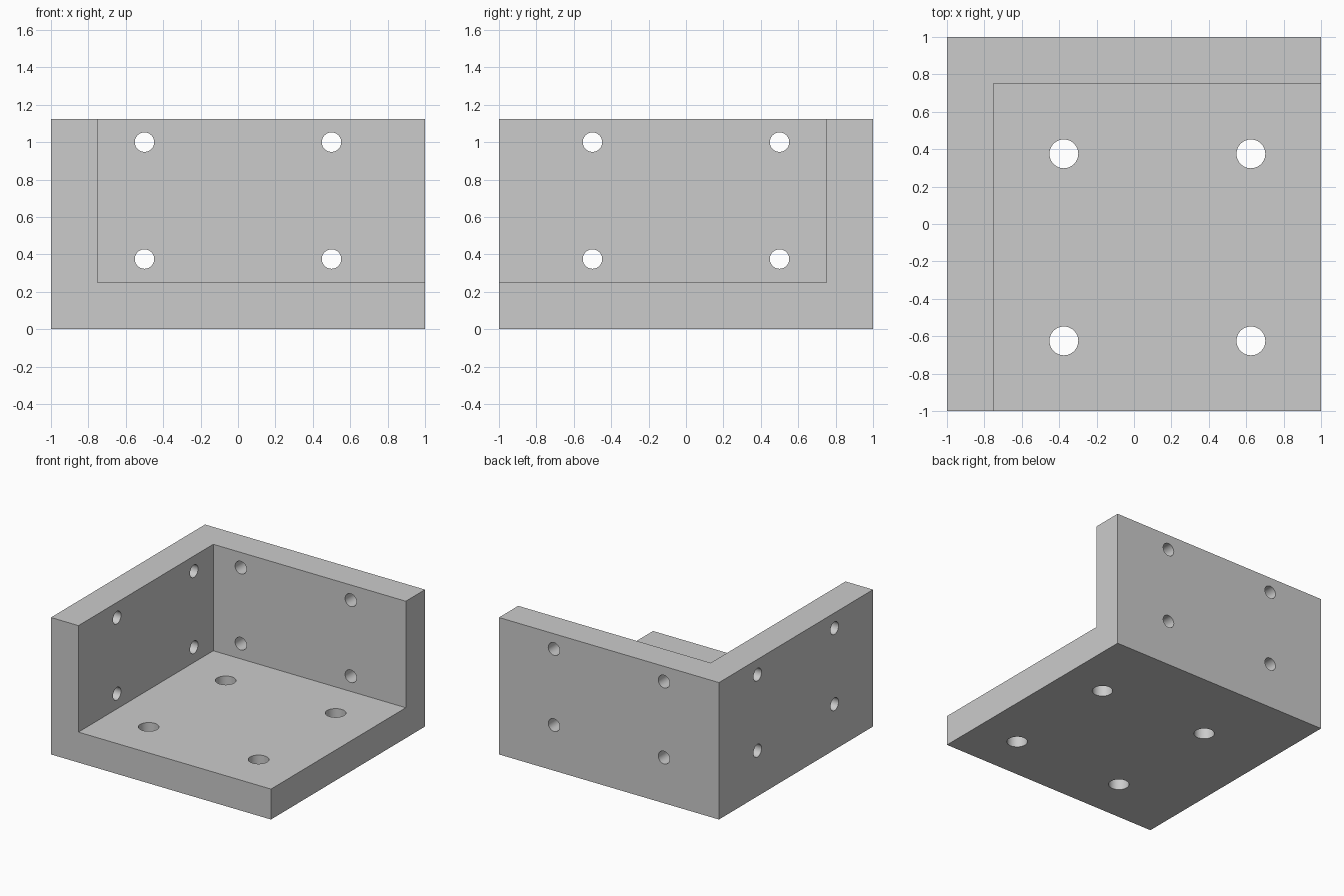
import bpy
import bmesh
from math import pi, radians
from mathutils import Matrix, Vector

HEIGHT = 1.125   # overall height
WALL = 0.25      # thickness of floor and both walls

default = bpy.data.objects.get("Cube")
if default:
    bpy.data.objects.remove(default, do_unlink=True)


def add_box(bm, low, high):
    low, high = Vector(low), Vector(high)
    matrix = Matrix.Translation((low + high) / 2) @ Matrix.Diagonal((*(high - low), 1))
    bmesh.ops.create_cube(bm, size=1, matrix=matrix)


def add_drill(bm, centre, radius, axis):
    turn = {"x": Matrix.Rotation(pi / 2, 4, "Y"),
            "y": Matrix.Rotation(pi / 2, 4, "X"),
            "z": Matrix.Identity(4)}[axis]
    bmesh.ops.create_cone(bm, cap_ends=True, segments=48, radius1=radius, radius2=radius,
                          depth=WALL * 1.6, matrix=Matrix.Translation(centre) @ turn)


def make_object(name, bm):
    mesh = bpy.data.meshes.new(name)
    bm.to_mesh(mesh)
    bm.free()
    obj = bpy.data.objects.new(name, mesh)
    bpy.context.collection.objects.link(obj)
    return obj


def cut(target, cutter):
    cutter.hide_render = True
    mod = target.modifiers.new(cutter.name, "BOOLEAN")
    mod.operation = "DIFFERENCE"
    mod.solver = "EXACT"
    mod.object = cutter
    bpy.context.view_layer.objects.active = target
    bpy.ops.object.modifier_apply(modifier=mod.name)
    bpy.data.objects.remove(cutter, do_unlink=True)


# Solid block
bm = bmesh.new()
add_box(bm, (-1, -1, 0), (1, 1, HEIGHT))
bracket = make_object("corner_bracket", bm)

# Open corner, leaving a floor, a back wall and a side wall
bm = bmesh.new()
add_box(bm, (WALL - 1, -2, WALL), (2, 1 - WALL, 2))
cut(bracket, make_object("corner_cutter", bm))

# Screw holes: four in each wall, four larger ones in the floor
bm = bmesh.new()
for across in (-0.5, 0.5):
    for z in (0.375, 1.0):
        add_drill(bm, (across, 1 - WALL / 2, z), 0.052, "y")
        add_drill(bm, (WALL / 2 - 1, across, z), 0.052, "x")
    for y in (-0.625, 0.375):
        add_drill(bm, (across + WALL / 2, y, WALL / 2), 0.077, "z")
cut(bracket, make_object("hole_cutter", bm))

# Single grey finish
grey = bpy.data.materials.new("light_grey")
grey.use_nodes = True
colour = (0.6, 0.6, 0.6, 1)
grey.diffuse_color = colour
grey.node_tree.nodes["Principled BSDF"].inputs["Base Color"].default_value = colour
bracket.data.materials.clear()
bracket.data.materials.append(grey)

# Smooth hole walls, sharp edges elsewhere
bpy.ops.object.select_all(action="DESELECT")
bracket.select_set(True)
bpy.context.view_layer.objects.active = bracket
bpy.ops.object.shade_smooth_by_angle(angle=radians(30))
